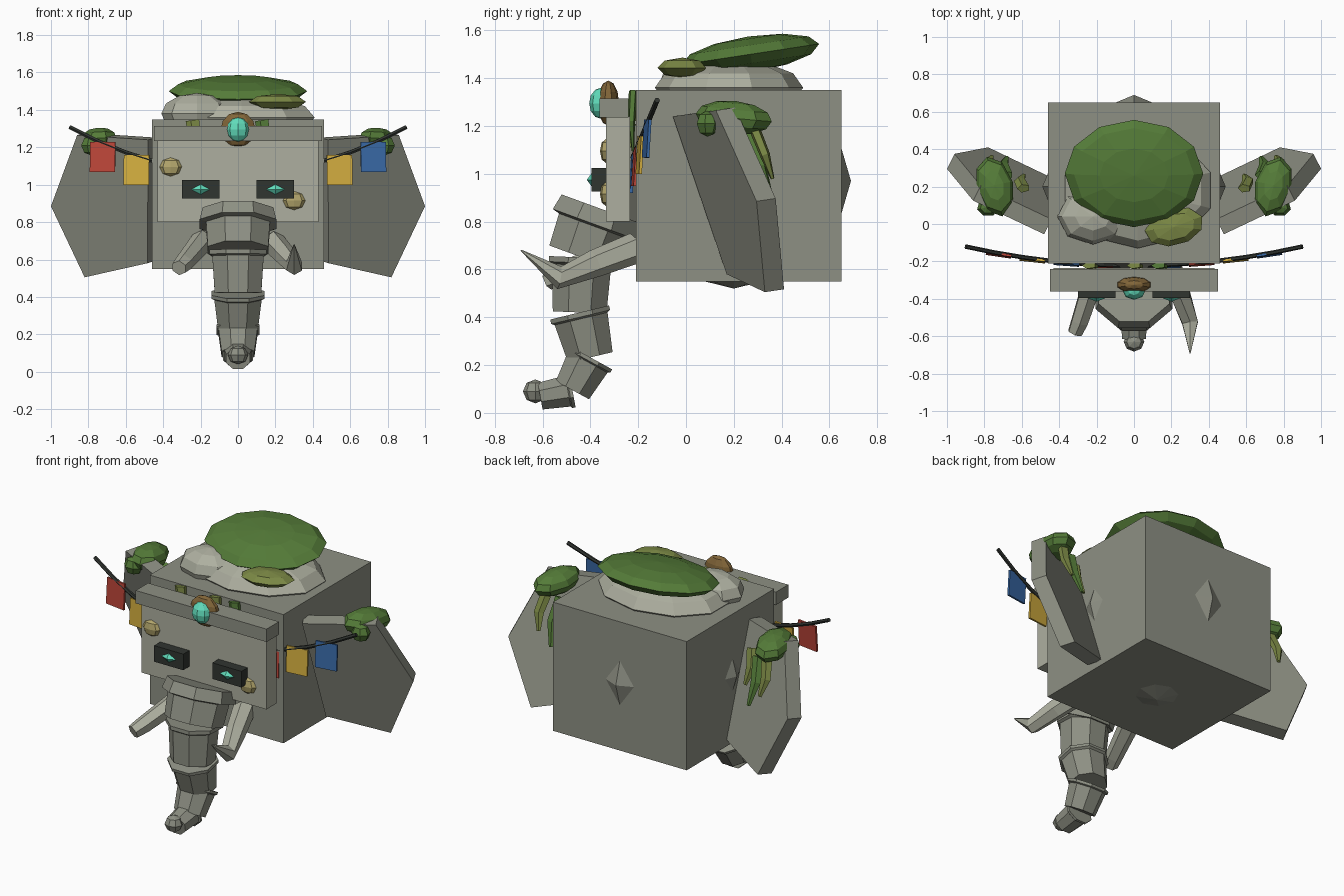
import bpy, bmesh, math
from mathutils import Vector, Matrix, Euler

if "Cube" in bpy.data.objects:
    bpy.data.objects.remove(bpy.data.objects["Cube"])


def material(name, rgb):
    m = bpy.data.materials.new(name)
    m.diffuse_color = (*rgb, 1)
    m.use_nodes = True
    m.node_tree.nodes["Principled BSDF"].inputs["Base Color"].default_value = m.diffuse_color
    return m


STONE = material("stone", (0.27, 0.28, 0.23))
PALE = material("pale_stone", (0.42, 0.43, 0.35))
DARK = material("dark", (0.03, 0.035, 0.03))
MOSS = material("moss", (0.09, 0.2, 0.04))
OLIVE = material("olive_moss", (0.2, 0.25, 0.06))
LICHEN = material("lichen", (0.45, 0.38, 0.15))
BRONZE = material("bronze", (0.22, 0.13, 0.04))
GEM = material("gem", (0.12, 0.72, 0.5))
RED = material("red", (0.5, 0.06, 0.04))
YELLOW = material("yellow", (0.65, 0.42, 0.05))
BLUE = material("blue", (0.04, 0.14, 0.38))


def finish(name, bm, mat):
    bmesh.ops.recalc_face_normals(bm, faces=bm.faces)
    me = bpy.data.meshes.new(name)
    bm.to_mesh(me)
    bm.free()
    ob = bpy.data.objects.new(name, me)
    bpy.context.collection.objects.link(ob)
    me.materials.append(mat)
    return ob


def box(name, lo, hi, mat, rot=(0, 0, 0)):
    lo, hi = Vector(lo), Vector(hi)
    bm = bmesh.new()
    m = Matrix.LocRotScale((lo + hi) / 2, Euler(rot), hi - lo)
    bmesh.ops.create_cube(bm, size=1, matrix=m)
    return finish(name, bm, mat)


def blob(name, c, radii, mat, seg=8, rings=6, rot=(0, 0, 0)):
    bm = bmesh.new()
    m = Matrix.LocRotScale(Vector(c), Euler(rot), Vector(radii))
    bmesh.ops.create_uvsphere(bm, u_segments=seg, v_segments=rings, radius=1, matrix=m)
    return finish(name, bm, mat)


def tube(name, pts, radii, mat, sides=8, flat=1.0):
    """Loft polygon rings along a path and cap both ends."""
    pts = [Vector(p) for p in pts]
    bm = bmesh.new()
    rings = []
    for i, (p, r) in enumerate(zip(pts, radii)):
        d = (pts[min(i + 1, len(pts) - 1)] - pts[max(i - 1, 0)]).normalized()
        ref = Vector((0, 0, 1)) if abs(d.x) > 0.7 else Vector((1, 0, 0))
        v = d.cross(ref).normalized()
        u = v.cross(d)
        angles = [(k + 0.5) * math.tau / sides for k in range(sides)]
        rings.append([bm.verts.new(p + u * math.cos(a) * r + v * math.sin(a) * r * flat)
                      for a in angles])
    for a, b in zip(rings, rings[1:]):
        for k in range(sides):
            n = (k + 1) % sides
            bm.faces.new((a[k], a[n], b[n], b[k]))
    bm.faces.new(rings[0])
    bm.faces.new(rings[-1])
    return finish(name, bm, mat)


# Head block with a boulder core whose corners poke through the faces
box("head_block", (-.46, -.21, .55), (.46, .65, 1.35), STONE)
blob("boulder_core", (0, .2, .97), (.49, .49, .45), STONE)
blob("crown_stone", (.02, .18, 1.36), (.41, .31, .12), PALE, 10, 6)
blob("crown_stone_small", (-.22, .04, 1.38), (.19, .15, .11), PALE, 8, 6)

# Moss on the crown
blob("crown_moss", (0, .27, 1.5), (.37, .29, .075), MOSS, 12, 6, (.15, 0, 0))
blob("crown_moss_small", (.215, -.015, 1.443), (.16, .1, .043), OLIVE, 9, 4, (0, 0, .25))

# Face plate, brow and eyes
box("face_plate", (-.43, -.335, .80), (.43, -.235, 1.24), PALE)
box("brow", (-.45, -.362, 1.235), (.45, -.24, 1.315), STONE)
for s in (-1, 1):
    box("eye_socket", (s * .2 - .1, -.395, .925), (s * .2 + .1, -.32, 1.025), DARK)
    blob("eye", (s * .2, -.395, .975), (.05, .02, .027), GEM, 4, 2)
blob("gem_mount", (0, -.325, 1.295), (.098, .045, .095), BRONZE, 10, 6)
blob("brow_gem", (0, -.355, 1.295), (.062, .05, .065), GEM, 8, 6)
blob("lichen_spot", (-.36, -.335, 1.095), (.06, .025, .05), LICHEN, 8, 4)
blob("lichen_spot", (.30, -.335, .915), (.06, .025, .05), LICHEN, 8, 4)

# Trunk: overlapping tapered segments, each starting with a collar
path = [(0, -.36, .855), (0, -.435, .65), (0, -.445, .42),
        (0, -.40, .232), (0, -.475, .095), (0, -.61, .07)]
starts = [.205, .165, .152, .125, .088]
ends = [.175, .135, .115, .095, .068]
for i in range(5):
    a, b = Vector(path[i]), Vector(path[i + 1])
    t = .32 if i == 0 else .1
    tube("trunk_segment", [a, a.lerp(b, t), a.lerp(b, t + .04), b],
         [starts[i], starts[i] * (1.08 if i == 0 else 1), starts[i] * .9, ends[i]],
         STONE, 8, .9)
blob("trunk_tip", (0, -.63, .09), (.055, .052, .05), STONE, 8, 4)

# Tusks: one whole, one broken
tube("tusk", [(.19, -.21, .69), (.25, -.38, .625), (.30, -.53, .565), (.30, -.69, .68)],
     [.065, .058, .048, .003], PALE, 6)
tube("broken_tusk", [(-.19, -.21, .70), (-.29, -.52, .58), (-.315, -.58, .555)],
     [.062, .05, .042], PALE, 6)

# Ears: tilted pentagonal slabs with moss and hanging strands behind
outline = [(.48, -.055, 1.24), (.86, .125, 1.265), (1, .295, .885),
           (.82, .33, .505), (.485, .17, .58)]
for s in (-1, 1):
    bm = bmesh.new()
    front = [bm.verts.new((s * x, y, z)) for x, y, z in outline]
    back = [bm.verts.new((s * (x - .04), y + .08, z + .012)) for x, y, z in outline]
    bm.faces.new(front)
    bm.faces.new(back)
    for k in range(5):
        n = (k + 1) % 5
        bm.faces.new((front[k], front[n], back[n], back[k]))
    finish("ear", bm, STONE)
    blob("ear_moss", (s * .745, .2, 1.235), (.10, .165, .07), MOSS, 8, 6, (-.1, 0, s * -.25))
    blob("ear_moss_small", (s * .78, .09, 1.21), (.06, .05, .055), MOSS, 7, 4)
    for x, y, z, l, m in ((.59, .19, 1.17, .2, OLIVE), (.68, .26, 1.17, .27, MOSS),
                          (.76, .29, 1.18, .2, OLIVE)):
        tube("ear_strand", [(s * x, y, z), (s * (x + .02), y + l * .2, z - l * .5),
                            (s * x, y + l * .36, z - l)], [.035, .032, .012], m, 5, .7)


# Sagging rope of flags passing behind the face
def rope(x):
    return Vector((x, -.222 + .125 * x * x, 1.065 + .3 * x * x))


tube("flag_rope", [rope(-.9 + .15 * i) for i in range(13)], [.012] * 13, DARK, 6)
colours = [RED, YELLOW, BLUE, RED, YELLOW, BLUE, RED, YELLOW, BLUE]
for i, c in enumerate(colours):
    p = rope((i - 4) * .181)
    box("flag", p + Vector((-.068, -.014, -.155)), p + Vector((.068, -.002, .005)), c,
        (-.06, 0, .2 * p.x))

# Moss strands hanging behind the face plate
for x, l, m in ((-.24, .3, OLIVE), (0, .38, OLIVE), (.13, .25, MOSS)):
    tube("face_strand", [(x, -.222, 1.345), (x + .02, -.228, 1.345 - l / 2),
                         (x, -.222, 1.345 - l)], [.04, .035, .012], m, 5, .45)
